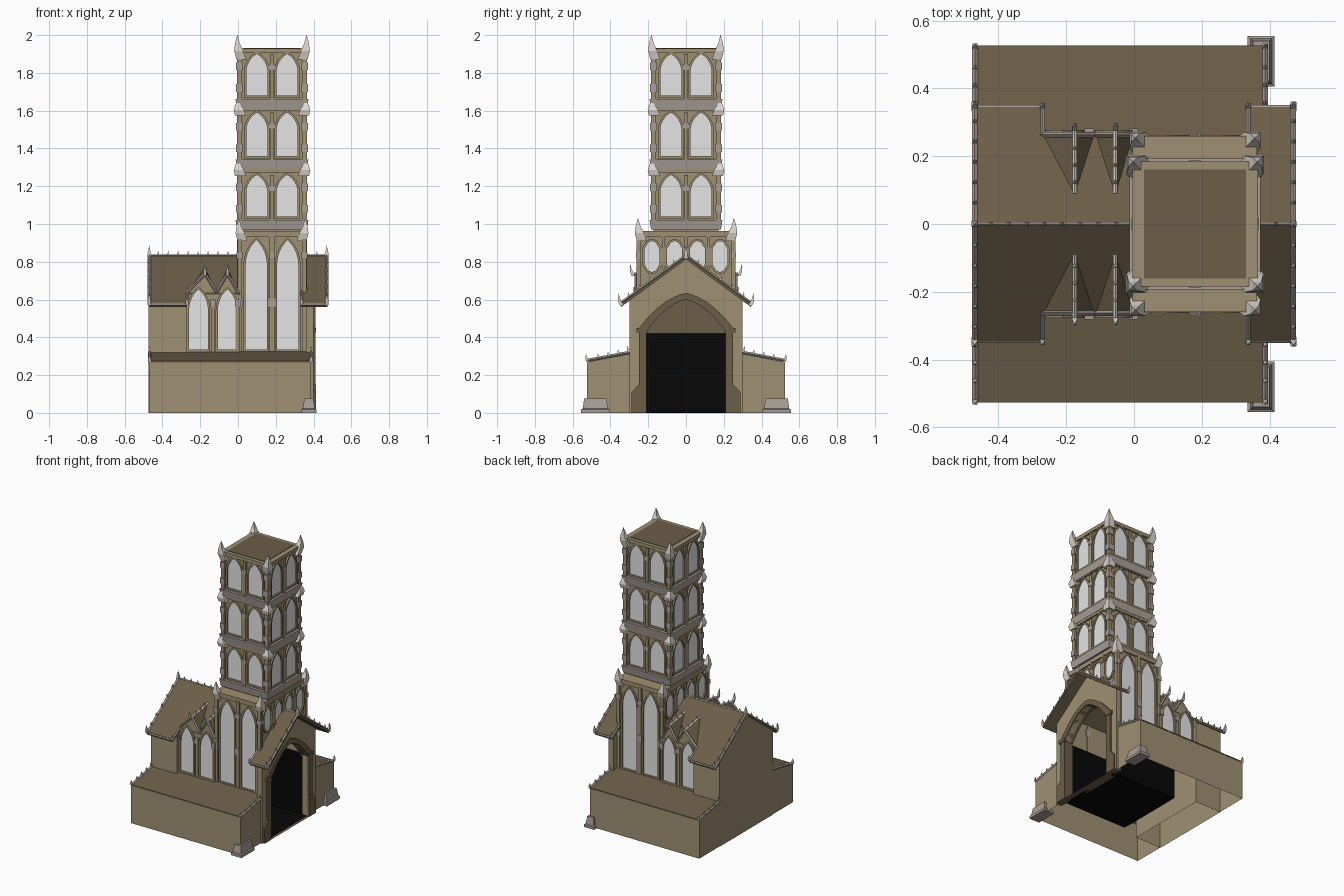
import bpy, bmesh, math
from mathutils import Vector as V

if "Cube" in bpy.data.objects:
    bpy.data.objects.remove(bpy.data.objects["Cube"])

def material(name, rgb):
    m = bpy.data.materials.new(name)
    m.diffuse_color = (*rgb, 1)
    m.use_nodes = True
    m.node_tree.nodes["Principled BSDF"].inputs["Base Color"].default_value = m.diffuse_color
    return m

WALL = material("tan wall", (0.35, 0.28, 0.17))
ROOF = material("brown roof", (0.150, 0.112, 0.064))
STONE = material("grey stone", (0.40, 0.345, 0.31))
HORN = material("pale horn", (0.74, 0.68, 0.62))
GLASS = material("pale window", (0.78, 0.78, 0.78))
BLACK = material("black interior", (0.002, 0.002, 0.002))
parts = []

def part(name, mat):
    bm = bmesh.new()
    parts.append((name, bm, mat))
    return bm

def loft(bm, rings):
    rows = [[bm.verts.new(p) for p in r] for r in rings]
    n = len(rows[0])
    for a, b in zip(rows, rows[1:]):
        for i in range(n):
            bm.faces.new((a[i], a[(i+1) % n], b[(i+1) % n], b[i]))
    bm.faces.new(rows[0])
    bm.faces.new(rows[-1])

def prism(bm, pts, vec):
    loft(bm, [[V(p) for p in pts], [V(p) + V(vec) for p in pts]])

def box(bm, x0, x1, y0, y1, z0, z1):
    prism(bm, [(x0, y0, z0), (x1, y0, z0), (x1, y1, z0), (x0, y1, z0)], (0, 0, z1 - z0))

def slice_x(bm, yz, x0, x1):
    prism(bm, [(x0, y, z) for y, z in yz], (x1 - x0, 0, 0))

def beam(bm, p, q, r):
    # square bar between two points
    p, q = V(p), V(q)
    d = (q - p).normalized()
    a = d.orthogonal().normalized() * r
    b = d.cross(a)
    prism(bm, [p+a+b, p-a+b, p-a-b, p+a-b], q - p)

def horn(bm, p, out, h, r):
    # curved four-sided spike leaning outward, then up
    o = V((out[0], out[1], 0))
    if o.length: o.normalize()
    rings = []
    for t, lean, rad in ((0, 0, 1), (.35, .14, .95), (.65, .22, .5), (1, .22, .04)):
        c = V(p) + o*lean*h + V((0, 0, t*h))
        rings.append([c + V((i, j, 0))*r*rad*.85 for i, j in ((-1, -1), (1, -1), (1, 1), (-1, 1))])
    loft(bm, rings)

def arch(w, h, rise, n=6):
    # pointed arch outline standing on v = 0
    c = (rise*rise - w*w) / (2*w)
    R, end = w + c, math.acos(c / (w + c))
    left = [(c - R*math.cos(end*i/n), h - rise + R*math.sin(end*i/n)) for i in range(n + 1)]
    return [(-w, 0)] + left + [(-x, z) for x, z in left[-2::-1]] + [(w, 0)]

def low_arch(w, h, rise, n=7):
    # flatter pointed arch for the entrance
    left = [(-w*(1 - t), h - rise + rise*(1.75*t - .75*t*t)) for t in [i/n for i in range(n + 1)]]
    return [(-w, 0)] + left + [(-x, z) for x, z in left[-2::-1]] + [(w, 0)]

def on_side(c, k, u, v, d):
    # k = 0 +x, 1 +y, 2 -x, 3 -y
    n = [(1, 0), (0, 1), (-1, 0), (0, -1)][k]
    return V((c[0] + n[0]*d - n[1]*u, c[1] + n[1]*d + n[0]*u, v))

def side_box(bm, c, k, u0, u1, z0, z1, d0, d1):
    a = [on_side(c, k, u, z, d0) for u, z in ((u0, z0), (u1, z0), (u1, z1), (u0, z1))]
    prism(bm, a, on_side(c, k, u0, z0, d1) - a[0])

def ring(bm, inner, outer, to3d, d0, d1):
    n = len(inner)
    rows = [[bm.verts.new(to3d(u, v, d)) for u, v in o]
            for o, d in ((outer, d0), (outer, d1), (inner, d1), (inner, d0))]
    for a, b in zip(rows, rows[1:]):
        for i in range(n):
            bm.faces.new((a[i], a[(i+1) % n], b[(i+1) % n], b[i]))

def window(c, k, u, z, w, h, rise, d, oval=False):
    f = 0.012
    if oval:
        shape = lambda e: [((w+e)*x, h/2 + (h/2+e)*y) for x, y in
                           ((-1, -.5), (-1, .5), (-.5, .9), (0, 1), (.5, .9), (1, .5),
                            (1, -.5), (.5, -.9), (0, -1), (-.5, -.9))]
    else:
        shape = lambda e: [(x, y - (e if y == 0 else 0)) for x, y in arch(w+e, h+e, rise+e)]
    to3d = lambda a, b, dd: on_side(c, k, u + a, z + b, dd)
    pane = [to3d(a, b, d) for a, b in shape(0)]
    prism(panes, pane, on_side(c, k, 0, 0, .003) - on_side(c, k, 0, 0, 0))
    ring(frames, shape(0), shape(f), to3d, d, d + 0.012)

walls, roofs = part("walls", WALL), part("roofs", ROOF)
panes, frames = part("window_panes", GLASS), part("window_frames", WALL)
posts, bands = part("tower_posts", WALL), part("stone_bands", STONE)
horns, trim = part("corner_horns", HORN), part("roof_trim", STONE)
inside, dark = part("black_passage", BLACK), part("door_surround", ROOF)
feet = part("entrance_feet", STONE)

# nave: rear gabled hall and window section
house = lambda y, z0: [(-y, z0), (-y, .815 - .73*y), (0, .815), (y, .815 - .73*y), (y, z0)]
slice_x(walls, house(.30, 0), -.475, -.27)
slice_x(walls, house(.25, .42), -.27, 0)

# porch wall with an open pointed arch
opening = low_arch(.21, .60, .17)
slice_x(walls, [(-.30, 0), (-.30, .596), (0, .815), (.30, .596), (.30, 0)] + opening[::-1], .36, .40)
ring(dark, opening, low_arch(.245, .635, .18), lambda u, v, d: V((d, u, v)), .34, .41)

# roofs with crested ridge, eaves and gable edges
roof_z = lambda y: .832 - .73*abs(y)
for x0, x1, y in ((-.475, -.27, .345), (-.27, .01, .262), (.335, .475, .345)):
    e = roof_z(y)
    slice_x(roofs, [(0, .832), (y, e), (y, e-.02), (0, .812), (-y, e-.02), (-y, e)], x0, x1)
    for s in (-1, 1):
        beam(trim, (x0, s*y, e-.008), (x1, s*y, e-.008), .004)
for x in (-.47, .47):
    for s in (-1, 1):
        beam(trim, (x, 0, .832), (x, s*.35, roof_z(.35)), .006)
        horn(horns, (x, s*.343, roof_z(.343)-.01), (0, s), .06, .011)
        for i in range(1, 6):
            horn(horns, (x, s*.06*i, roof_z(.06*i)), (0, s), .026, .006)
    horn(horns, (x, 0, .82), (0, 0), .065, .011)
for x in (-.27, .337):
    for s in (-1, 1):
        horn(horns, (x, s*.343, roof_z(.343)-.01), (0, s), .045, .009)
        beam(trim, (x, s*.262, roof_z(.262)), (x, s*.345, roof_z(.345)), .005)
for x0, x1, n in ((-.475, 0, 9), (.36, .475, 2)):
    beam(trim, (x0, 0, .834), (x1, 0, .834), .004)
    for i in range(1, n):
        horn(horns, (x0 + (x1-x0)*i/n, 0, .832), (0, 0), .025, .006)

# side aisles, mirrored
for s in (-1, 1):
    slice_x(walls, [(s*.25, 0), (s*.525, 0), (s*.525, .268), (s*.25, .32)], -.472, .387)
    slice_x(roofs, [(s*.25, .320), (s*.527, .268), (s*.527, .276), (s*.25, .328)], -.472, .387)
    for x in (-.469, .387):
        beam(trim, (x, s*.527, .277), (x, s*.29, .322), .006)
        horn(horns, (x, s*.520, .27), (0, s), .04, .009)
        for i in range(4):
            horn(horns, (x, s*(.46 - .053*i), .288 + .011*i), (0, s), .026 + .008*(i == 3), .007)
    # upper side walls around the passage
    slice_x(walls, [(s*.245, .3), (s*.25, .3), (s*.25, .645), (s*.245, .645)], -.27, .352)
    # black passage sides, entrance buttresses, feet
    slice_x(inside, [(s*.21, .001), (s*.249, .001), (s*.249, .42), (s*.21, .42)], -.13, .36)
    box(dark, .36, .412, s*.212, s*.288, 0, .11)
    prism(dark, [(.392, s*.212, .11), (.392, s*.288, .11), (.392, s*.25, .15), (.392, s*.212, .15)], (.02, 0, 0))
    box(dark, .385, .41, s*.212, s*.25, .14, .43)
    box(dark, .38, .414, s*.208, s*.262, .425, .45)
    y0, y1 = s*.405, s*.555
    loft(feet, [[(a, b, z) for a, b in ((.335+i, y0+s*i), (.415-i, y0+s*i), (.415-i, y1-s*i), (.335+i, y1-s*i))]
                for i, z in ((0, 0), (0, .018), (.008, .022), (.016, .075))])
box(inside, -.13, .39, -.25, .25, 0, .004)
box(inside, -.132, -.125, -.21, .21, 0, .42)
box(roofs, .001, .004, -.245, .245, .42, .64)

# gabled windows beside the tower, mirrored
N = (0, 0)
for s, k in ((-1, 3), (1, 1)):
    for xl, xp, xr, xw in ((-.272, -.175, -.115, -.209), (-.115, -.055, .0, -.056)):
        a, b, p, q = (xl, s*.263, .635), (xr, s*.263, .635), (xp, s*.263, .735), (xp, s*.09, .768)
        vs = [roofs.verts.new(c) for c in (a, b, p, q)]
        for f in ((0, 1, 2), (0, 2, 3), (1, 3, 2), (0, 3, 1)):
            roofs.faces.new([vs[i] for i in f])
        prism(walls, [(xl, s*.25, .32), (xr, s*.25, .32), (xr, s*.25, .63), (xp, s*.25, .725), (xl, s*.25, .63)],
              (0, s*.015, 0))
        beam(trim, a, p, .006)
        beam(trim, b, p, .006)
        beam(horns, (xp, s*.275, .735), q, .005)
        horn(horns, (xp, s*.28, .725), (0, s), .065, .009)
        for i in range(3):
            horn(horns, (xp, s*(.22 - .05*i), .738 + .01*i), (0, s), .03, .006)
        window(N, k, -s*xw, .335, .05, .32, .11, .265)
    for x in (-.275, -.132, -.002):
        side_box(posts, N, k, -s*x - .01, -s*x + .01, .31, .60, .25, .275)
        side_box(bands, N, k, -s*x - .014, -s*x + .014, .56, .60, .25, .282)

# tower base
C = (.18, 0)
box(walls, .008, .352, -.25, .25, .64, .95)
box(posts, -.005, .362, -.26, .26, .93, .962)
for k in (1, 3):
    for u in (-.083, .083):
        window(C, k, u, .335, .056, .58, .13, .25)
    for u in (-.17, 0, .17):
        side_box(posts, C, k, u - .012, u + .012, .31, .94, .24, .263)
        side_box(bands, C, k, u - .017, u + .017, .56, .605, .24, .268)
        side_box(bands, C, k, u - .017, u + .017, .82, .85, .24, .266)
for k in (0, 2):
    for i in range(4):
        window(C, k, -.18 + .12*i, .745, .04, .165, 0, .172, oval=True)
    for u in (-.245, -.12, 0, .12, .245):
        side_box(posts, C, k, u - .008, u + .008, .64, .94, .165, .184)

# upper tower: three storeys of paired windows
box(walls, .008, .352, -.172, .172, .95, 1.92)
for i, (z, h) in enumerate(((1.04, .22), (1.36, .23), (1.68, .22))):
    loft(bands, [[(.18 + a*r, b*r, zz) for a, b in ((-1, -1), (1, -1), (1, 1), (-1, 1))]
                 for r, zz in ((.185, z-.07), (.193, z-.018))])
    box(posts, -.003, .363, -.183, .183, z + h + .012, z + h + .03)
    for k in range(4):
        for u in (-.08, .08):
            window(C, k, u, z, .056, h, .095, .172)
        side_box(posts, C, k, -.01, .01, z - .02, z + h, .17, .185)
        side_box(bands, C, k, -.016, .016, z + h - .085, z + h - .055, .17, .188)
        # corner post and quoins
        sx, sy = ((1, 1), (-1, 1), (-1, -1), (1, -1))[k]
        x, y = .18 + sx*.172, sy*.172
        box(posts, x - .013, x + .013, y - .013, y + .013, z - .02, z + h + .02)
        for q in (.02, .135):
            box(bands, x - .018, x + .018, y - .018, y + .018, z + q, z + q + .04)
        if i:
            horn(horns, (.18 + sx*.167, sy*.167, z - .105), (sx, sy), .085, .034)
box(posts, -.005, .365, -.185, .185, 1.905, 1.93)
box(roofs, .03, .33, -.16, .16, 1.925, 1.933)
for sx in (-1, 1):
    for sy in (-1, 1):
        horn(horns, (.18 + sx*.163, sy*.163, 1.87), (sx, sy), .13, .03)
        horn(horns, (.18 + sx*.157, sy*.235, .91), (sx, sy), .12, .03)

# hollow underside: drop the ground faces and the hidden aisle inner walls
walls.normal_update()
gone = [f for f in walls.faces if all(v.co.z < .001 for v in f.verts)
        or all(abs(abs(v.co.y) - .25) < .001 and v.co.z < .33 for v in f.verts)]

# turn the collected parts into objects
for name, bm, mat in parts:
    bmesh.ops.recalc_face_normals(bm, faces=bm.faces)
    if bm is walls:
        bmesh.ops.delete(bm, geom=gone, context='FACES')
    me = bpy.data.meshes.new(name)
    bm.to_mesh(me)
    bm.free()
    me.materials.append(mat)
    bpy.context.collection.objects.link(bpy.data.objects.new(name, me))
